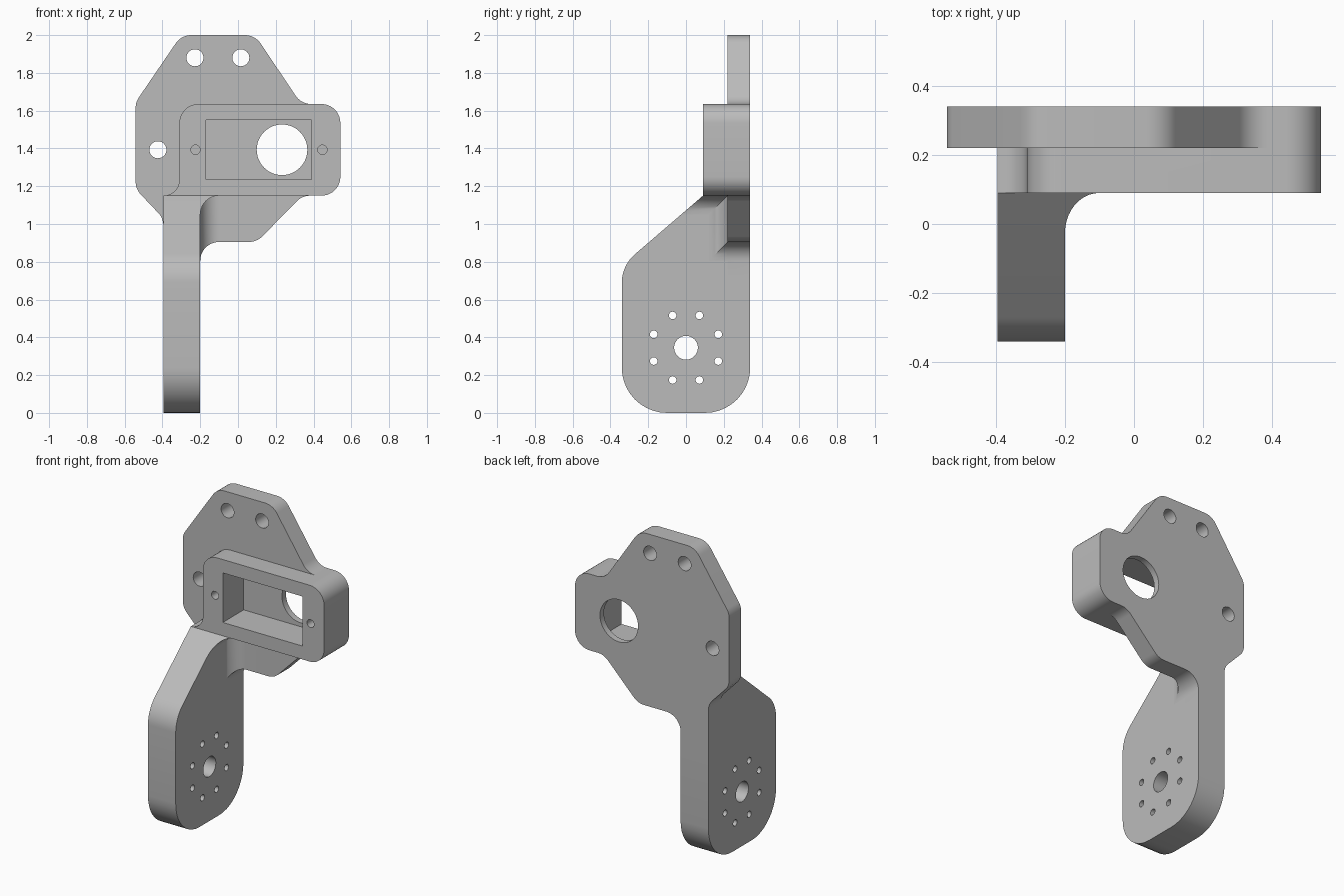
import bpy, bmesh, math
from mathutils import Vector

if "Cube" in bpy.data.objects:
    bpy.data.objects.remove(bpy.data.objects["Cube"])

grey = bpy.data.materials.new("plain grey")
grey.use_nodes = True
grey.diffuse_color = (0.5, 0.5, 0.5, 1)
grey.node_tree.nodes["Principled BSDF"].inputs["Base Color"].default_value = (0.5, 0.5, 0.5, 1)


def rounded(corners, steps=10):
    """Outline with every corner (a, b, radius) replaced by an arc."""
    out = []
    for i, (a, b, r) in enumerate(corners):
        p = Vector((a, b))
        if r == 0:
            out.append(p)
            continue
        d0 = (Vector(corners[i - 1][:2]) - p).normalized()
        d1 = (Vector(corners[(i + 1) % len(corners)][:2]) - p).normalized()
        half = d0.angle(d1) / 2
        centre = p + (d0 + d1).normalized() * r / math.sin(half)
        start = p + d0 * r / math.tan(half) - centre
        end = p + d1 * r / math.tan(half) - centre
        sweep = start.angle(end)
        for k in range(steps + 1):
            t = k / steps
            out.append(centre + (start * math.sin((1 - t) * sweep)
                                 + end * math.sin(t * sweep)) / math.sin(sweep))
    return out


def wedge(a, b, da, db, r, steps=10):
    """Concave fillet filling an inside corner."""
    pts = [Vector((a, b))]
    for k in range(steps + 1):
        t = math.pi / 2 * k / steps
        pts.append(Vector((a + da * r * (1 - math.sin(t)), b + db * r * (1 - math.cos(t)))))
    return pts


def circle(a, b, r, n=32):
    return [Vector((a + r * math.cos(2 * math.pi * k / n),
                    b + r * math.sin(2 * math.pi * k / n))) for k in range(n)]


def prism(name, outline, axis, lo, hi):
    """Extrude a 2D outline along x, y or z."""
    place = {"x": lambda p, h: (h, p.x, p.y),
             "y": lambda p, h: (p.x, h, p.y),
             "z": lambda p, h: (p.x, p.y, h)}[axis]
    bm = bmesh.new()
    face = bm.faces.new([bm.verts.new(place(p, lo)) for p in outline])
    new = bmesh.ops.extrude_face_region(bm, geom=[face])["geom"]
    move = Vector(place(Vector((0, 0)), hi - lo))
    bmesh.ops.translate(bm, vec=move, verts=[v for v in new if isinstance(v, bmesh.types.BMVert)])
    bmesh.ops.recalc_face_normals(bm, faces=bm.faces)
    mesh = bpy.data.meshes.new(name)
    bm.to_mesh(mesh)
    bm.free()
    mesh.materials.append(grey)
    obj = bpy.data.objects.new(name, mesh)
    bpy.context.collection.objects.link(obj)
    return obj


def combine(target, tool, operation):
    """Apply a boolean and discard the tool."""
    mod = target.modifiers.new("combine", "BOOLEAN")
    mod.object, mod.operation, mod.solver = tool, operation, "EXACT"
    graph = bpy.context.evaluated_depsgraph_get()
    mesh = bpy.data.meshes.new_from_object(target.evaluated_get(graph))
    target.modifiers.clear()
    target.data = mesh
    bpy.data.objects.remove(tool)


BACK, PLATE_FRONT, BOX_FRONT = 0.34, 0.22, 0.09
LEFT, RIGHT, INNER, OUTER = 0.542, -0.542, -0.2, -0.395
BOX_TOP, BOX_BOTTOM = 1.635, 1.15
R = 0.1

# Outlines of the back plate, the motor box and the arm
plate_outline = rounded([
    (RIGHT, 1.645, R), (-0.3, 2, R), (0.09, 2, R), (0.335, BOX_TOP, R),
    (LEFT, BOX_TOP, R), (LEFT, BOX_BOTTOM, R), (0.34, BOX_BOTTOM, R), (0.1, 0.905, R),
    (INNER, 0.905, R), (INNER, 0.7, 0), (OUTER, 0.7, 0), (OUTER, 1.03, R), (RIGHT, 1.185, R)])
box_outline = rounded([
    (-0.31, BOX_TOP, R), (LEFT, BOX_TOP, R), (LEFT, BOX_BOTTOM, R), (-0.31, BOX_BOTTOM, 0)])
arm_outline = rounded([
    (-BACK, 0, 0.24), (BACK, 0, 0.24), (BACK, BOX_BOTTOM, 0),
    (BOX_FRONT, BOX_BOTTOM, 0), (-BACK, 0.78, 0.2)])

bracket = prism("bracket", plate_outline, "y", PLATE_FRONT, BACK)

# Fillet under the box, trimmed to the arm's slope
under_fillet = prism("under_fillet", wedge(INNER, BOX_BOTTOM, 1, -1, R), "y", -0.2, 0.28)
combine(under_fillet, prism("trim", arm_outline, "x", -0.5, 0.1), "INTERSECT")

# Upright fillet between arm and plate, trimmed to the plate's edge
upright_fillet = prism("upright_fillet", wedge(INNER, PLATE_FRONT, 1, -1, R), "z", 0.75, BOX_BOTTOM)
combine(upright_fillet, prism("trim", plate_outline, "y", 0, BACK), "INTERSECT")

for part in (
        prism("arm", arm_outline, "x", OUTER, INNER),
        prism("box", box_outline, "y", BOX_FRONT, 0.3),
        prism("side_fillet", wedge(-0.31, BOX_BOTTOM, -1, 1, 0.085), "y", BOX_FRONT, 0.28),
        under_fillet, upright_fillet):
    combine(bracket, part, "UNION")

# Motor pocket, shaft opening and blind screw holes
HOLE_Z = 1.393
pocket = [Vector(p) for p in ((-0.17, 1.235), (0.39, 1.235), (0.39, 1.55), (-0.17, 1.55))]
cutters = [prism("pocket", pocket, "y", 0, 0.3),
           prism("shaft_opening", circle(0.233, HOLE_Z, 0.134, 48), "y", 0.2, 0.5)]
for x in (-0.225, 0.447):
    cutters.append(prism("screw_hole", circle(x, HOLE_Z, 0.025, 20), "y", 0, 0.28))

# Mounting holes through the plate
for x, z in ((-0.424, HOLE_Z), (-0.228, 1.88), (0.015, 1.88)):
    cutters.append(prism("mount_hole", circle(x, z, 0.045), "y", 0, 0.5))

# Hub hole and ring of small holes through the arm
HUB_Z = 0.345
cutters.append(prism("hub_hole", circle(0, HUB_Z, 0.063), "x", -0.6, 0))
for k in range(8):
    a = math.radians(22.5 + 45 * k)
    ring = circle(0.185 * math.cos(a), HUB_Z + 0.185 * math.sin(a), 0.02, 20)
    cutters.append(prism("ring_hole", ring, "x", -0.6, 0))

for cutter in cutters:
    combine(bracket, cutter, "DIFFERENCE")

# Smooth the rounded surfaces, keep hard edges
bpy.ops.object.select_all(action="DESELECT")
bracket.select_set(True)
bpy.context.view_layer.objects.active = bracket
bpy.ops.object.shade_smooth_by_angle(angle=math.radians(30))
